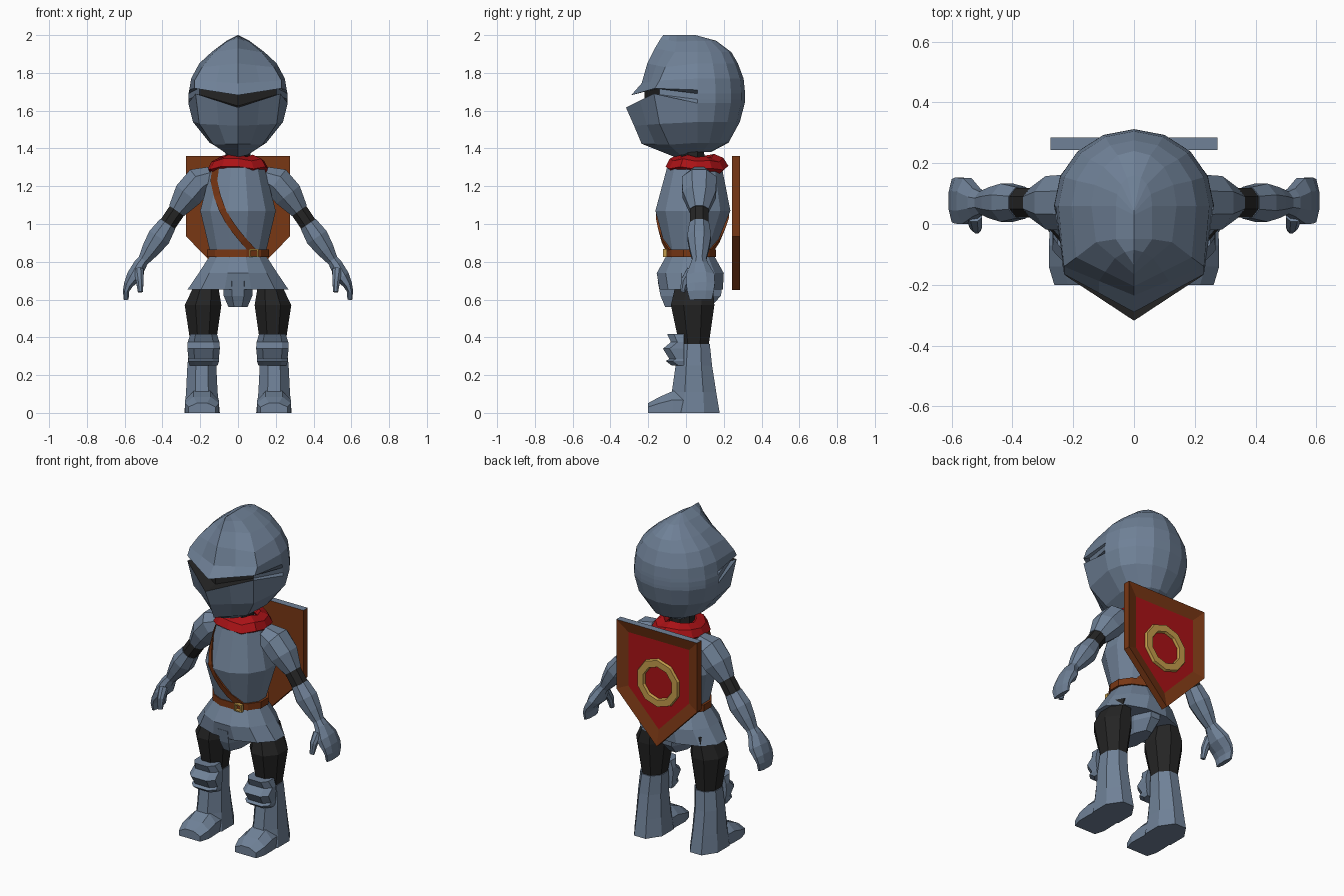
import bpy, bmesh, math, random
from mathutils import Vector

if "Cube" in bpy.data.objects:
    bpy.data.objects.remove(bpy.data.objects["Cube"])

random.seed(4)


def material(name, rgb):
    m = bpy.data.materials.new(name)
    m.diffuse_color = (*rgb, 1)
    m.use_nodes = True
    m.node_tree.nodes["Principled BSDF"].inputs["Base Color"].default_value = m.diffuse_color
    return m


STEEL = material("steel", (0.16, 0.22, 0.31))
BLACK = material("black_cloth", (0.018, 0.018, 0.018))
BROWN = material("brown_leather", (0.19, 0.038, 0.007))
RED = material("red_cloth", (0.40, 0.006, 0.008))
GOLD = material("gold", (0.55, 0.33, 0.07))


def finish(name, bm, mats, mirror=False):
    bmesh.ops.remove_doubles(bm, verts=bm.verts, dist=0.0005)
    bmesh.ops.recalc_face_normals(bm, faces=bm.faces)
    me = bpy.data.meshes.new(name)
    bm.to_mesh(me)
    bm.free()
    for m in mats:
        me.materials.append(m)
    ob = bpy.data.objects.new(name, me)
    bpy.context.collection.objects.link(ob)
    if mirror:
        ob.modifiers.new("mirror", 'MIRROR')
    return ob


def loft(name, rings, mats, mirror=False, closed=False, caps=(True, True), rule=None):
    """Skin a list of equal-length point rings; rule(strip, side) picks a material."""
    bm = bmesh.new()
    vs = [[bm.verts.new(p) for p in r] for r in rings]
    n, k = len(vs[0]), len(vs)
    for i in range(k if closed else k - 1):
        a, b = vs[i], vs[(i + 1) % k]
        for j in range(n):
            f = bm.faces.new((a[j], a[(j + 1) % n], b[(j + 1) % n], b[j]))
            if rule:
                f.material_index = rule(i, j)
    if not closed:
        if caps[0]:
            bm.faces.new(vs[0])
        if caps[1]:
            bm.faces.new(vs[-1])
    return finish(name, bm, mats, mirror)


def oval(z, x0, x1, y0, y1, n=8):
    """Horizontal polygon filling the given bounds, with flat sides on the axes."""
    k = 1 / math.cos(math.pi / n)
    cx, cy, rx, ry = (x0 + x1) / 2, (y0 + y1) / 2, (x1 - x0) / 2 * k, (y1 - y0) / 2 * k
    return [(cx + rx * math.cos((i + .5) * math.tau / n),
             cy + ry * math.sin((i + .5) * math.tau / n), z) for i in range(n)]


def limb(name, path, mat, n=8):
    """Mirrored tube through (x, y, z, in-plane radius, y radius) stations."""
    pts = [Vector(p[:3]) for p in path]
    rings = []
    for i, p in enumerate(path):
        d = (pts[min(i + 1, len(pts) - 1)] - pts[max(i - 1, 0)]).normalized()
        side = Vector((0, 1, 0)).cross(d).normalized()
        up = d.cross(side)
        rings.append([pts[i] + side * p[3] * math.cos((j + .5) * math.tau / n)
                      + up * p[4] * math.sin((j + .5) * math.tau / n) for j in range(n)])
    return loft(name, rings, [mat], mirror=True)


# Helmet: half-width, back y, back z, corner x/y/z, front y/z per level
levels = [
    (.06, .13, 1.38, .05, -.03, 1.365, -.06, 1.355),
    (.15, .225, 1.43, .13, -.09, 1.42, -.235, 1.425),
    (.238, .285, 1.54, .205, -.14, 1.53, -.275, 1.52),
    (.263, .311, 1.64, .225, -.17, 1.69, -.318, 1.617),
    (.263, .312, 1.66, .205, -.14, 1.685, -.22, 1.625),
    (.262, .312, 1.69, .205, -.14, 1.72, -.22, 1.70),
    (.258, .311, 1.71, .23, -.165, 1.718, -.29, 1.682),
    (.248, .305, 1.77, .23, -.14, 1.76, -.235, 1.745),
    (.205, .275, 1.85, .19, -.11, 1.83, -.205, 1.85),
    (.14, .24, 1.91, .125, -.06, 1.91, -.165, 1.93),
    (.06, .16, 1.97, .06, -.05, 1.965, -.135, 1.98),
    (0, .05, 2.0, 0, -.05, 2.0, -.12, 2.0)]
rings = []
for w, yb, zb, wc, yc, zc, yf, zf in levels:
    half = [(0, yf, zf), (wc / 2, (yf + yc) / 2, (zf + zc) / 2), (wc, yc, zc)]
    cy = min(.06, yb - .02)
    for i in range(5):
        a = i * math.pi / 8
        half.append((w * math.cos(a), cy + (yb - cy) * math.sin(a), zb))
    rings.append(half + [(-x, y, z) for x, y, z in half[-2:0:-1]])
sides = len(rings[0])
loft("helmet", rings, [STEEL, BLACK], caps=(True, False),
     rule=lambda i, j: int(i in (3, 4) and j in (0, 1, sides - 2, sides - 1)))

# Neck and scarf
loft("neck", [oval(1.27, -.07, .07, -.03, .1), oval(1.42, -.065, .065, -.025, .095)], [BLACK])
rings = []
for i in range(12):
    a = i * math.tau / 12
    lift, fat = random.uniform(-.012, .014), random.uniform(.88, 1.08)
    rings.append([((.117 + .05 * fat * math.cos(t)) * math.cos(a),
                   .055 + (.117 + .05 * fat * math.cos(t)) * math.sin(a),
                   1.318 + lift + .036 * math.sin(t) - .022 * math.cos(t))
                  for t in [k * math.tau / 6 for k in range(6)]])
loft("scarf", rings, [RED], closed=True)

# Torso: z, half-width, front y, back y
chest = [(.84, .145, -.10, .14), (1.07, .2, -.162, .235), (1.30, .14, -.10, .19)]
loft("torso", [oval(z, -w, w, f, b, 12) for z, w, f, b in chest], [STEEL])


def chest_y(x, z, side):
    """Front (-1) or back (+1) surface of the torso."""
    a, b = (chest[0], chest[1]) if z < 1.07 else (chest[1], chest[2])
    t = (z - a[0]) / (b[0] - a[0])
    w, f, k = [a[i] + (b[i] - a[i]) * t for i in (1, 2, 3)]
    return (f + k) / 2 + side * ((k - f) / 2 * math.sqrt(max(.04, 1 - (x / w) ** 2)) + .012)


# Shoulder strap, front and back
track = [(-.118, 1.30), (-.128, 1.23), (-.11, 1.15), (-.085, 1.08), (-.053, 1.02), (-.015, .965),
         (.026, .915), (.085, .85)]
for label, side in (("front", -1), ("back", 1)):
    rings = []
    for i, (x, z) in enumerate(track):
        a, b = track[max(i - 1, 0)], track[min(i + 1, len(track) - 1)]
        d = Vector((b[0] - a[0], b[1] - a[1])).normalized() * .018
        e0, e1 = (x - d.y, z + d.x), (x + d.y, z - d.x)
        y0, y1 = chest_y(*e0, side), chest_y(*e1, side)
        rings.append([(e0[0], y0, e0[1]), (e1[0], y1, e1[1]),
                      (e1[0], y1 - side * .02, e1[1]), (e0[0], y0 - side * .02, e0[1])])
    loft(label + "_strap", rings, [BROWN])

# Belt and square buckle
loft("belt", [oval(z, -.165, .165, -.112, .16, 12) for z in (.825, .865)], [BROWN])
rings = []
for i in range(4):
    a = (i + .5) * math.tau / 4
    rings.append([(.083 + r * 1.15 * math.cos(a), y, .846 + r * math.sin(a))
                  for r, y in ((.031, -.10), (.031, -.122), (.021, -.122), (.021, -.10))])
loft("buckle", rings, [GOLD], closed=True)

# Skirt and hanging flap
loft("skirt", [oval(z, -w, w, f, b, 12) for z, w, f, b in (
    (.83, .15, -.105, .15), (.74, .208, -.155, .2), (.652, .268, -.14, .195))], [STEEL])
loft("flap", [oval(z, -w, w, f, b) for z, w, f, b in (
    (.70, .08, -.15, .195), (.62, .076, -.135, .185), (.56, .05, -.11, .13))], [STEEL])

# Legs: thighs, boots, feet, knee guards
loft("thigh", [oval(z, *b) for z, b in (
    (.70, (.11, .22, -.05, .14)), (.57, (.088, .282, -.08, .15)),
    (.36, (.118, .25, -.035, .12)))], [BLACK], mirror=True)
loft("boot", [oval(z, *b) for z, b in (
    (.365, (.112, .256, -.04, .126)), (.25, (.115, .268, -.055, .138)),
    (.11, (.108, .275, -.075, .16)), (0, (.096, .284, -.10, .178)))], [STEEL], mirror=True)
loft("foot", [[(a, y, 0), (b, y, 0), (b, y, h * .6), (b - .045, y, h), (a + .045, y, h),
               (a, y, h * .6)] for y, a, b, h in (
    (.06, .108, .272, .11), (-.07, .102, .28, .115), (-.14, .1, .28, .085),
    (-.2, .118, .262, .052))], [STEEL], mirror=True)
loft("knee_guard", [[(.182 - w, -.01, z), (.182 - w, y + .035, z), (.182 - w * .6, y, z),
                     (.182 + w * .6, y, z), (.182 + w, y + .035, z), (.182 + w, -.01, z)]
                    for z, y, w in ((.418, -.10, .07), (.375, -.08, .084), (.34, -.122, .086),
                                    (.285, -.088, .08), (.275, -.107, .082), (.25, -.075, .074))],
     [STEEL], mirror=True)

# Arms: shoulder plate, sleeve band, forearm plate
limb("shoulder", [(.14, .07, 1.25, .06, .07), (.205, .07, 1.225, .086, .10),
                  (.265, .07, 1.155, .084, .095), (.325, .07, 1.07, .052, .054)], STEEL)
limb("sleeve", [(.31, .07, 1.09, .049, .053), (.385, .07, .98, .049, .053)], BLACK)
limb("forearm", [(.372, .07, 1.0, .052, .056), (.418, .07, .93, .066, .068),
                 (.462, .07, .865, .052, .055), (.502, .07, .805, .032, .038)], STEEL)

# Hands: glove cuff to curled fingers, and thumb
limb("hand", [(.49, .07, .825, .028, .034), (.518, .07, .785, .037, .05),
              (.55, .075, .725, .042, .082), (.58, .077, .68, .027, .082),
              (.593, .077, .645, .018, .076), (.592, .078, .60, .014, .064)], STEEL)
limb("thumb", [(.525, .03, .755, .028, .028), (.52, -.005, .70, .022, .024),
               (.517, -.018, .64, .014, .014)], STEEL)

# Shield: brown frame with steel top edge and sunken red panel
outline = [(-.275, 1.36), (.275, 1.36), (.275, .935), (0, .65), (-.275, .935)]
bm = bmesh.new()
front, back = [[bm.verts.new((x, y, z)) for x, z in outline] for y in (.243, .285)]
bm.faces.new(front)
panel = bm.faces.new(back)
for i in range(5):
    j = (i + 1) % 5
    f = bm.faces.new((front[i], front[j], back[j], back[i]))
    f.material_index = 1 if i == 0 else 0
bmesh.ops.recalc_face_normals(bm, faces=bm.faces)
bmesh.ops.inset_region(bm, faces=[panel], thickness=.068, use_even_offset=True)
panel.material_index = 2
for v in panel.verts:
    v.co.y -= .02
finish("shield", bm, [BROWN, STEEL, RED])

# Gold ring on the shield
rings = []
for i in range(10):
    a = (i + .5) * math.tau / 10
    rings.append([(r * math.cos(a), y, 1.035 + r * math.sin(a))
                  for r, y in ((.15, .26), (.143, .28), (.102, .28), (.095, .26))])
loft("shield_ring", rings, [GOLD], closed=True)
